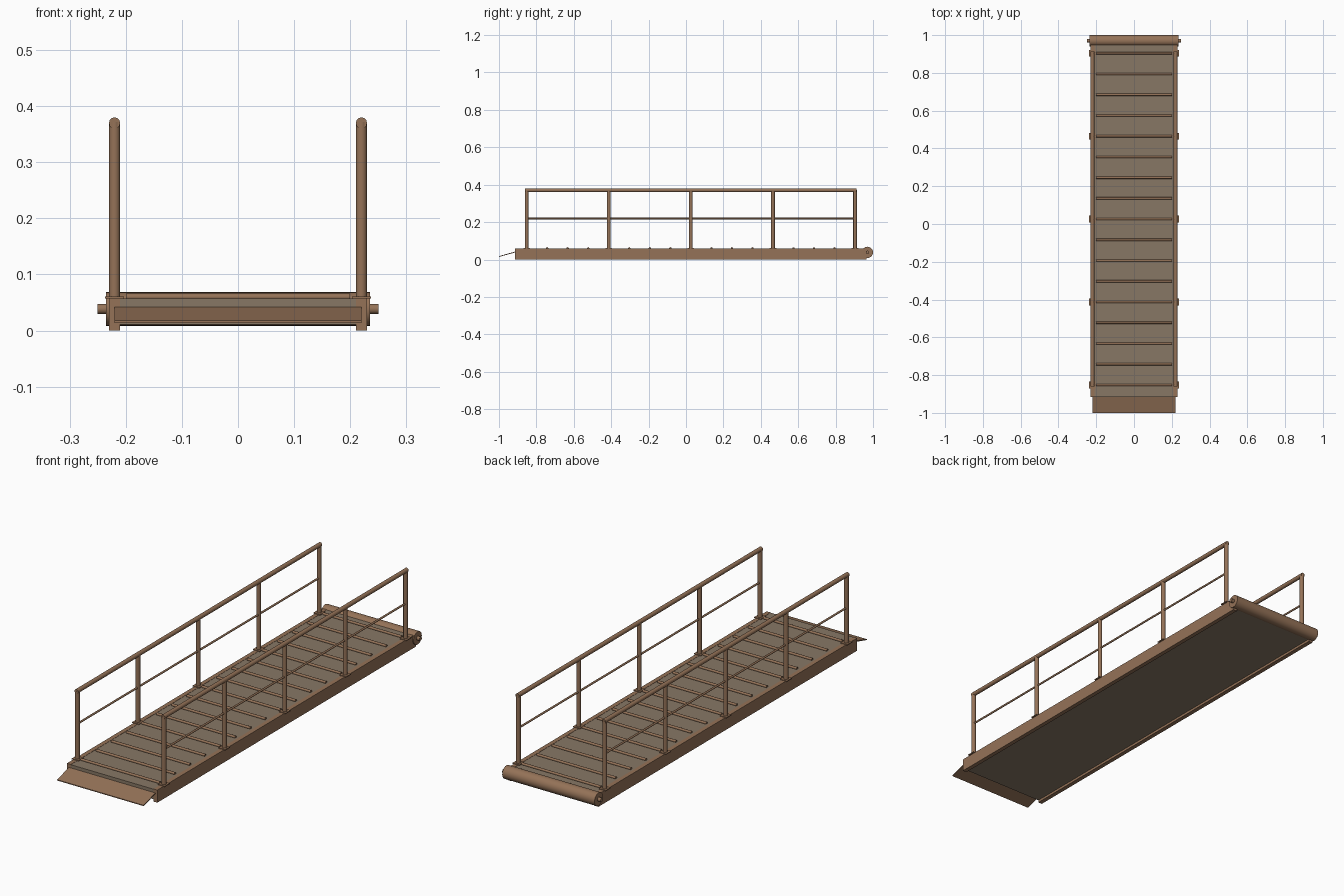
import bpy, math
from mathutils import Vector

if "Cube" in bpy.data.objects:
    bpy.data.objects.remove(bpy.data.objects["Cube"])


def material(name, rgb):
    m = bpy.data.materials.new(name)
    m.diffuse_color = (*rgb, 1)
    m.use_nodes = True
    m.node_tree.nodes["Principled BSDF"].inputs["Base Color"].default_value = m.diffuse_color
    return m


BROWN = material("brown painted steel", (0.30, 0.17, 0.097))
TAUPE = material("taupe deck", (0.245, 0.185, 0.13))


def box(name, lo, hi, mat=BROWN):
    lo, hi = Vector(lo), Vector(hi)
    bpy.ops.mesh.primitive_cube_add(size=1, location=(lo + hi) / 2)
    o = bpy.context.object
    o.name = name
    o.scale = hi - lo
    bpy.ops.object.transform_apply(location=False, rotation=False, scale=True)
    o.data.materials.append(mat)
    return o


def rod(name, a, b, r, sides=12):
    a, b = Vector(a), Vector(b)
    d = b - a
    bpy.ops.mesh.primitive_cylinder_add(vertices=sides, radius=r, depth=d.length,
                                        location=(a + b) / 2)
    o = bpy.context.object
    o.name = name
    o.rotation_euler = d.to_track_quat('Z', 'Y').to_euler()
    o.data.materials.append(BROWN)
    bpy.ops.object.shade_smooth_by_angle(angle=math.radians(40))
    return o


FRONT, BACK = -0.915, 0.965
POST_YS = [-0.852 + i * 0.439 for i in range(5)]

# Deck between the side beams
box("deck", (-0.21, FRONT, 0.011), (0.21, BACK, 0.057), TAUPE)

# Rounded anti-slip cleats across the deck
for i in range(17):
    y = -0.852 + i * 1.756 / 16
    rod("cleat", (-0.2, y, 0.06), (0.2, y, 0.06), 0.006)

# Side beams, posts and handrails
for s in (-1, 1):
    x = s * 0.22
    box("side_beam", (x - 0.01, FRONT, 0), (x + 0.01, BACK, 0.058))
    for y in POST_YS:
        box("post_base", (x - 0.017, y - 0.018, 0.057), (x + 0.017, y + 0.018, 0.061))
        rod("post", (x, y, 0.058), (x, y, 0.372), 0.01)
    rod("top_rail", (x, POST_YS[0] - 0.008, 0.37), (x, POST_YS[-1] + 0.008, 0.37), 0.01)
    rod("middle_rail", (x, POST_YS[0], 0.219), (x, POST_YS[-1], 0.219), 0.0045)

# Hinge roller and its pin at the back
rod("hinge_roller", (-0.235, 0.97, 0.0385), (0.235, 0.97, 0.0385), 0.03, 24)
rod("hinge_pin", (-0.25, 0.97, 0.0385), (0.25, 0.97, 0.0385), 0.009)

# Sloping landing flap at the front
profile = [(-1.0, 0.014), (-0.905, 0.04), (-0.905, 0.045), (-1.0, 0.018)]
verts = [(x, y, z) for x in (-0.22, 0.22) for y, z in profile]
faces = [(3, 2, 1, 0), (4, 5, 6, 7)] + [(i, (i + 1) % 4, (i + 1) % 4 + 4, i + 4) for i in range(4)]
mesh = bpy.data.meshes.new("landing_flap")
mesh.from_pydata(verts, [], faces)
mesh.materials.append(BROWN)
bpy.context.collection.objects.link(bpy.data.objects.new("landing_flap", mesh))
